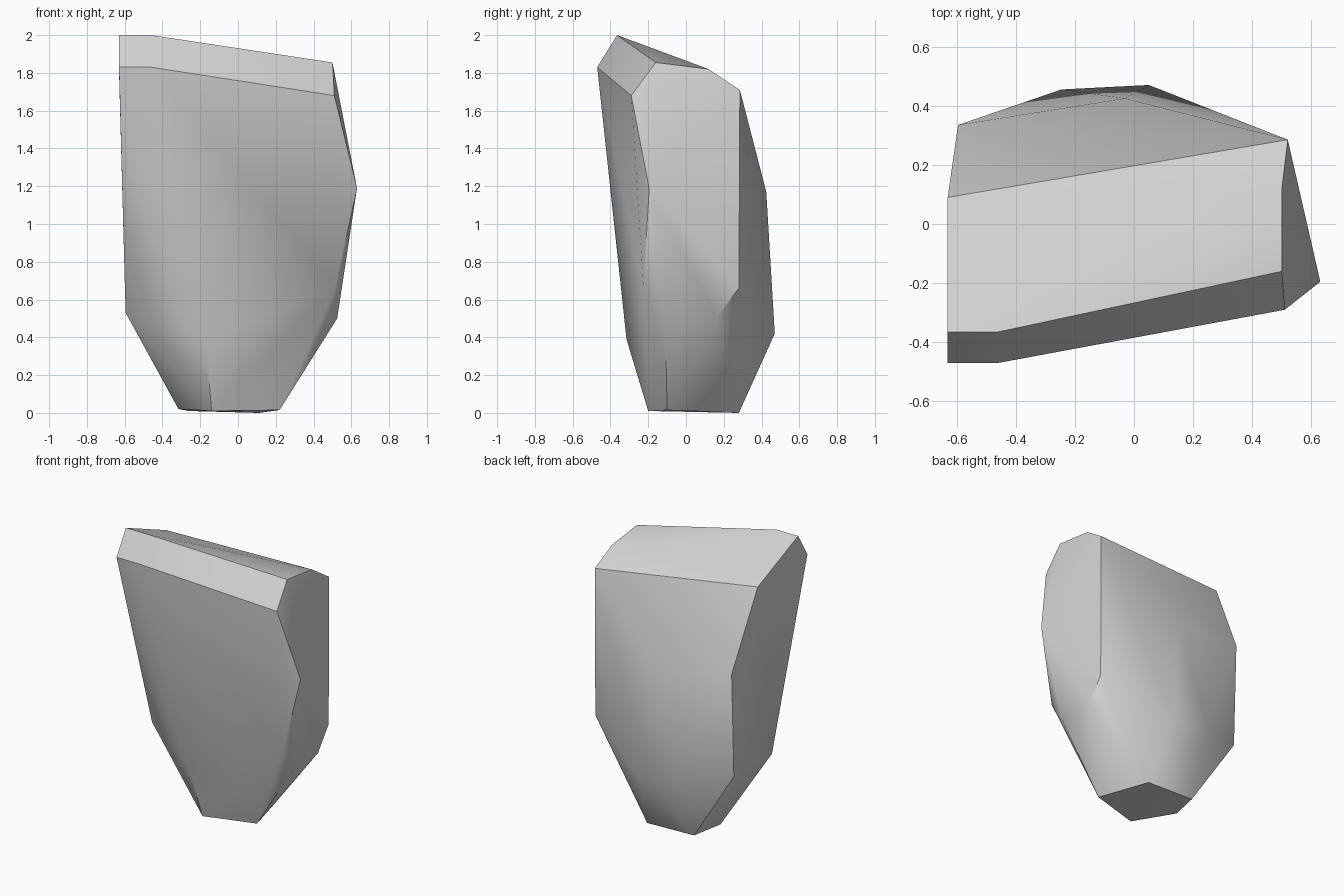
import bpy, bmesh, math

cube = bpy.data.objects.get("Cube")
if cube:
    bpy.data.objects.remove(cube, do_unlink=True)

# One plain stone colour
stone = bpy.data.materials.new("stone_grey")
stone.use_nodes = True
colour = (0.65, 0.65, 0.65, 1.0)
stone.diffuse_color = colour
bsdf = stone.node_tree.nodes["Principled BSDF"]
bsdf.inputs["Base Color"].default_value = colour
bsdf.inputs["Roughness"].default_value = 0.9

# Corner points of the boulder, in layers from foot to crown
foot = [(0.22, -0.10, 0.015), (0.11, 0.28, 0.0), (-0.26, 0.28, 0.01),
        (-0.315, 0.06, 0.02), (-0.14, -0.20, 0.01)]
lower = [(-0.17, -0.315, 0.39), (0.525, -0.11, 0.50), (0.52, 0.16, 0.50),
         (0.05, 0.47, 0.42), (-0.245, 0.455, 0.47), (-0.595, 0.31, 0.53),
         (-0.595, -0.12, 0.53)]
middle = [(0.515, -0.225, 0.66), (0.52, 0.28, 0.66), (0.63, -0.195, 1.19),
          (-0.03, 0.425, 1.17), (-0.595, 0.335, 1.27)]
shoulder = [(-0.63, -0.47, 1.83), (-0.46, -0.47, 1.83), (0.51, -0.29, 1.68),
            (0.52, 0.285, 1.71), (-0.63, 0.09, 1.81)]
crown = [(-0.63, -0.365, 2.0), (-0.46, -0.365, 2.0), (0.50, -0.16, 1.855),
         (0.50, 0.12, 1.82)]

# Wrap the layers in a faceted convex skin
bm = bmesh.new()
for layer in (foot, lower, middle, shoulder, crown):
    for point in layer:
        bm.verts.new(point)
bmesh.ops.convex_hull(bm, input=bm.verts[:])
loose = [v for v in bm.verts if not v.link_faces]
bmesh.ops.delete(bm, geom=loose, context='VERTS')
# Merge nearly coplanar triangles into clean facets
bmesh.ops.dissolve_limit(bm, angle_limit=math.radians(1.5),
                         verts=bm.verts[:], edges=bm.edges[:])
bmesh.ops.recalc_face_normals(bm, faces=bm.faces[:])

mesh = bpy.data.meshes.new("boulder")
bm.to_mesh(mesh)
bm.free()
mesh.materials.append(stone)
boulder = bpy.data.objects.new("boulder", mesh)
bpy.context.collection.objects.link(boulder)

# Soft shading over gentle facets, crisp at the hard breaks
bpy.ops.object.select_all(action='DESELECT')
boulder.select_set(True)
bpy.context.view_layer.objects.active = boulder
bpy.ops.object.shade_smooth_by_angle(angle=math.radians(30))
